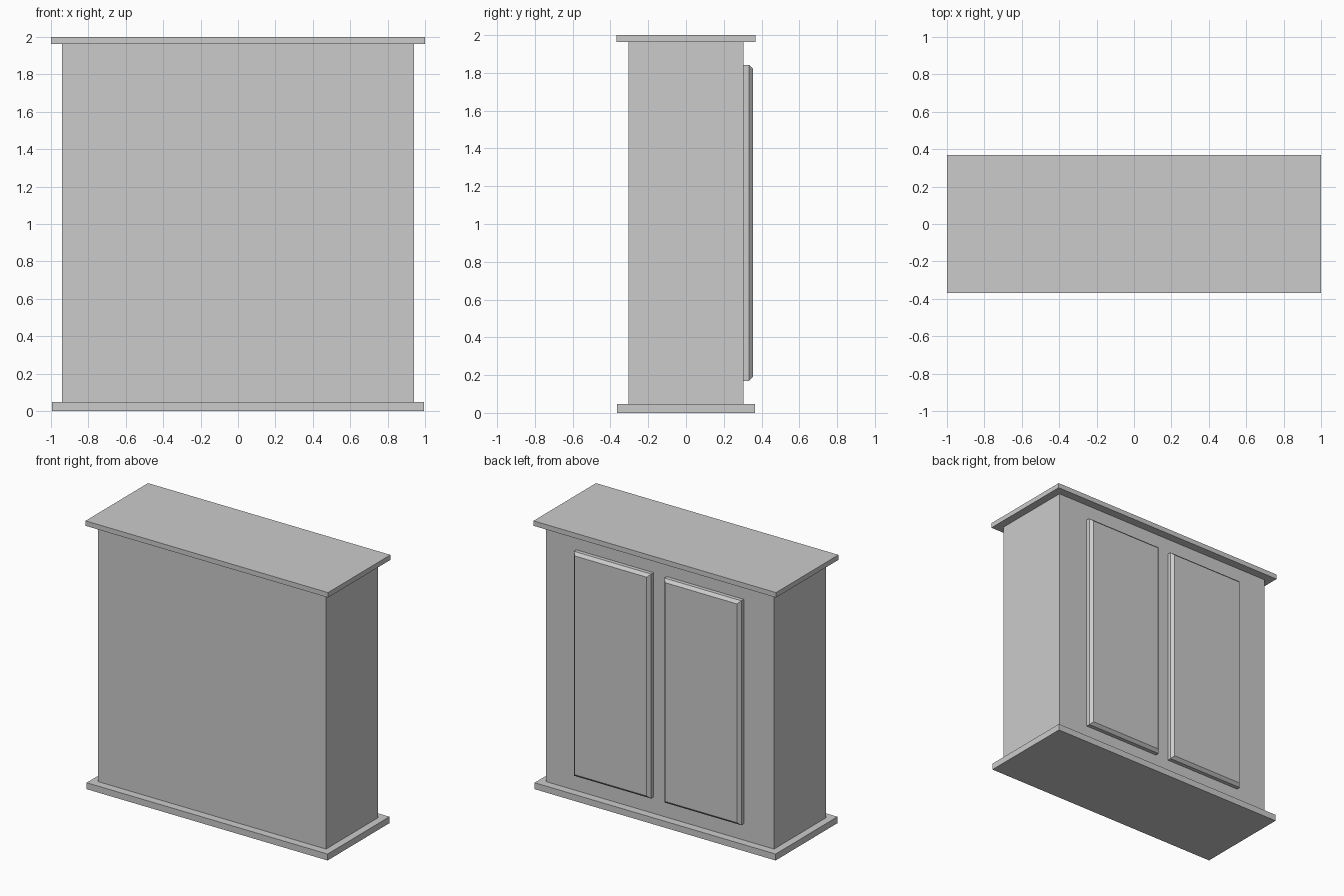
import bpy
import bmesh

cube = bpy.data.objects.get("Cube")
if cube:
    bpy.data.objects.remove(cube, do_unlink=True)

# One plain grey for the whole cabinet
grey = bpy.data.materials.new("plain_grey")
grey.use_nodes = True
colour = (0.6, 0.6, 0.6, 1)
grey.diffuse_color = colour
grey.node_tree.nodes["Principled BSDF"].inputs["Base Color"].default_value = colour


def box(name, low, high, chamfer=0.0):
    """Box between two corners; chamfer bevels the rim of its +y face."""
    bm = bmesh.new()
    bmesh.ops.create_cube(bm, size=1)
    for v in bm.verts:
        v.co = [(a + b) / 2 + c * (b - a) for a, b, c in zip(low, high, v.co)]
    if chamfer:
        rim = [e for e in bm.edges if all(v.co.y > high[1] - 1e-4 for v in e.verts)]
        bmesh.ops.bevel(bm, geom=rim, offset=chamfer, segments=1, affect="EDGES")
    mesh = bpy.data.meshes.new(name)
    bm.to_mesh(mesh)
    bm.free()
    mesh.materials.append(grey)
    obj = bpy.data.objects.new(name, mesh)
    bpy.context.collection.objects.link(obj)
    return obj


# Carcass with overhanging slabs
box("base_slab", (-0.994, -0.364, 0), (0.994, 0.364, 0.048))
box("cabinet_body", (-0.94, -0.305, 0.048), (0.94, 0.305, 1.963))
box("top_slab", (-1, -0.368, 1.963), (1, 0.368, 2))

# Pair of raised doors with chamfered rims
for name, x0, x1 in (("left_door", 0.055, 0.69), ("right_door", -0.69, -0.055)):
    box(name, (x0, 0.305, 0.17), (x1, 0.355, 1.843), chamfer=0.021)
